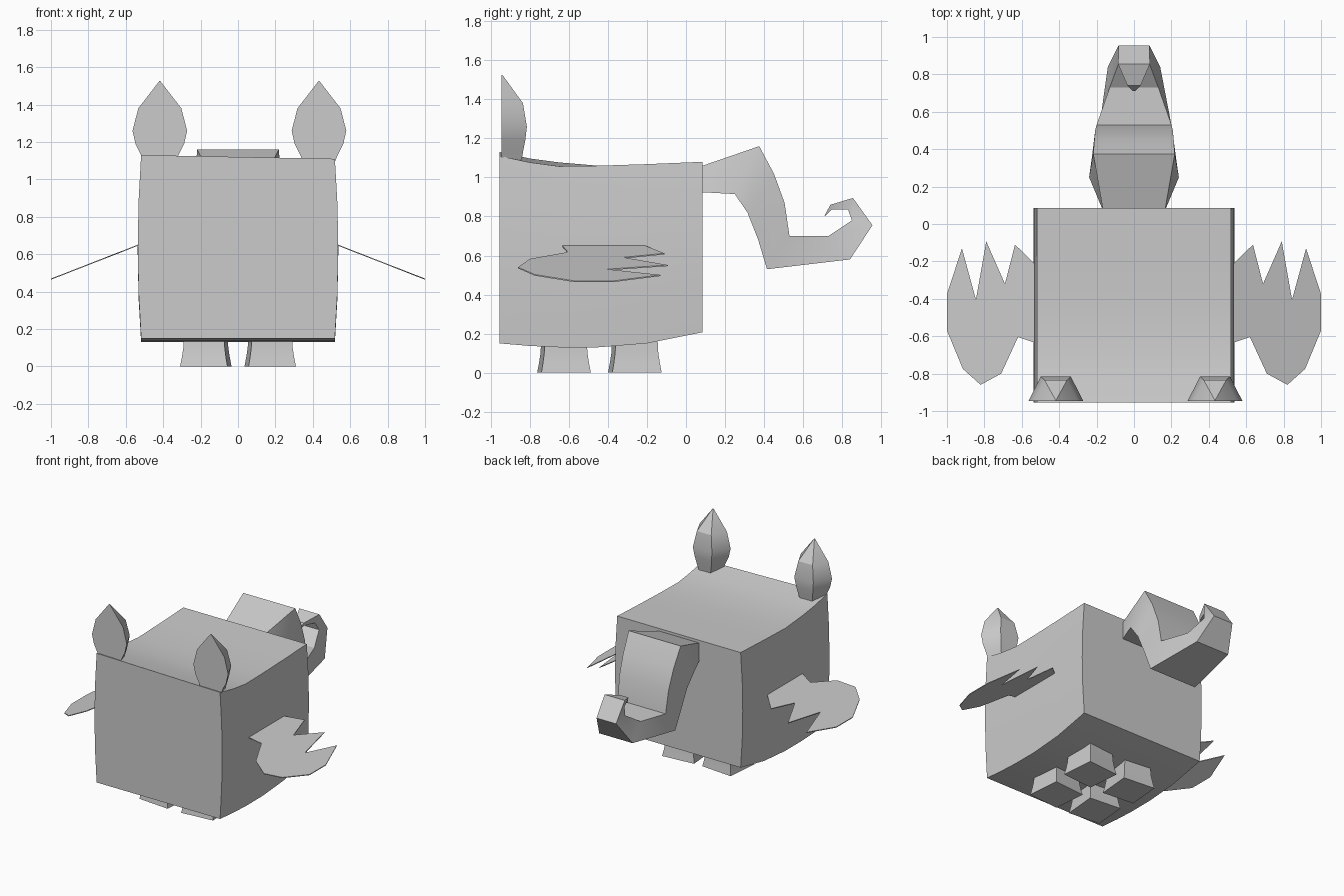
import bpy, bmesh
from math import radians, sin, cos, tau

if "Cube" in bpy.data.objects:
    bpy.data.objects.remove(bpy.data.objects["Cube"])


def finish(name, bm, angle=30):
    bmesh.ops.recalc_face_normals(bm, faces=bm.faces)
    me = bpy.data.meshes.new(name)
    bm.to_mesh(me)
    bm.free()
    ob = bpy.data.objects.new(name, me)
    bpy.context.collection.objects.link(ob)
    bpy.ops.object.select_all(action='DESELECT')
    bpy.context.view_layer.objects.active = ob
    ob.select_set(True)
    bpy.ops.object.shade_smooth_by_angle(angle=radians(angle))
    return ob


def loft(name, rings, angle=30):
    """Skin equal-length closed rings and cap both ends."""
    bm = bmesh.new()
    vs = [[bm.verts.new(p) for p in r] for r in rings]
    for a, b in zip(vs, vs[1:]):
        n = len(a)
        for i in range(n):
            j = (i + 1) % n
            bm.faces.new((a[i], a[j], b[j], b[i]))
    bm.faces.new(vs[0])
    bm.faces.new(vs[-1])
    return finish(name, bm, angle)


# Body: boxy, slightly bulged sides, sagging back and curved belly
stations = [(-0.955, 0.15, 1.12), (-0.8, 0.137, 1.087), (-0.65, 0.13, 1.067),
            (-0.45, 0.13, 1.06), (-0.2, 0.15, 1.068), (0.085, 0.207, 1.08)]
steps = [0, 0.25, 0.5, 0.75, 1]
rings = []
for y, zb, zt in stations:
    ring = []
    for s, order in ((1, steps), (-1, steps[::-1])):
        for t in order:
            half = 0.518 + 0.018 * (1 - (2 * t - 1) ** 2)
            tilt = -s * 0.01 * t if y < -0.6 else 0
            ring.append((s * half, y, zb + (zt - zb) * t + tilt))
    rings.append(ring)
loft("body", rings)

# Tail: rectangular section following a bent path that curls at the tip
# (upper y, z, half width, lower y, z, half width)
tail = [(0.07, 1.055, .165, 0.07, 0.925, .165), (0.375, 1.16, .218, 0.25, 0.915, .24),
        (0.45, 1.02, .212, 0.315, 0.82, .23), (0.505, 0.87, .207, 0.37, 0.68, .22),
        (0.53, 0.70, .20, 0.415, 0.53, .20), (0.73, 0.70, .13, 0.84, 0.58, .14),
        (0.85, 0.78, .085, 0.955, 0.755, .082), (0.83, 0.835, .065, 0.855, 0.895, .085),
        (0.745, 0.835, .03, 0.74, 0.86, .035), (0.712, 0.80, .006, 0.71, 0.806, .006)]
loft("tail", [[(-w, y, z), (w, y, z), (v, b, c), (-v, b, c)]
              for y, z, w, b, c, v in tail])

# Ears: flat front, narrower faceted back, pointed tip
ear = [(1.07, .075, .045, -.845), (1.13, .10, .06, -.835), (1.19, .13, .07, -.823),
       (1.26, .146, .08, -.815), (1.38, .115, .06, -.835), (1.525, .003, .002, -.94)]
for side, cx in (("left", -0.418), ("right", 0.433)):
    loft(side + "_ear", [[(cx - f, -.945, z), (cx + f, -.945, z),
                          (cx + b, yb, z), (cx - b, yb, z)]
                         for z, f, b, yb in ear], 25)

# Wings: thin drooping plates with three feather points
wing = [(.515, -.23), (.636, -.11), (.69, -.32), (.79, -.093), (.845, -.405), (.92, -.13),
        (1, -.375), (1, -.57), (.915, -.775), (.82, -.86), (.71, -.80), (.62, -.605),
        (.515, -.64)]
for side, s in (("left", -1), ("right", 1)):
    loft(side + "_wing", [[(s * x, y, 0.65 - 0.39 * (x - 0.53) + dz) for x, y in wing]
                          for dz in (-0.003, 0.003)])

# Feet: four short flared stubs, slightly turned
for row, cy in (("front", -0.625), ("back", -0.262)):
    for side, s in (("left", -1), ("right", 1)):
        rings = []
        for z, h in ((0, .127), (.05, .118), (.1, .111), (.2, .106)):
            r = h * 2 ** 0.5
            rings.append([(s * (0.172 + r * cos(a)), cy + r * sin(a), z)
                          for a in (radians(5) + tau * (k + 0.5) / 4 for k in range(4))])
        loft(f"{row}_{side}_foot", rings)
